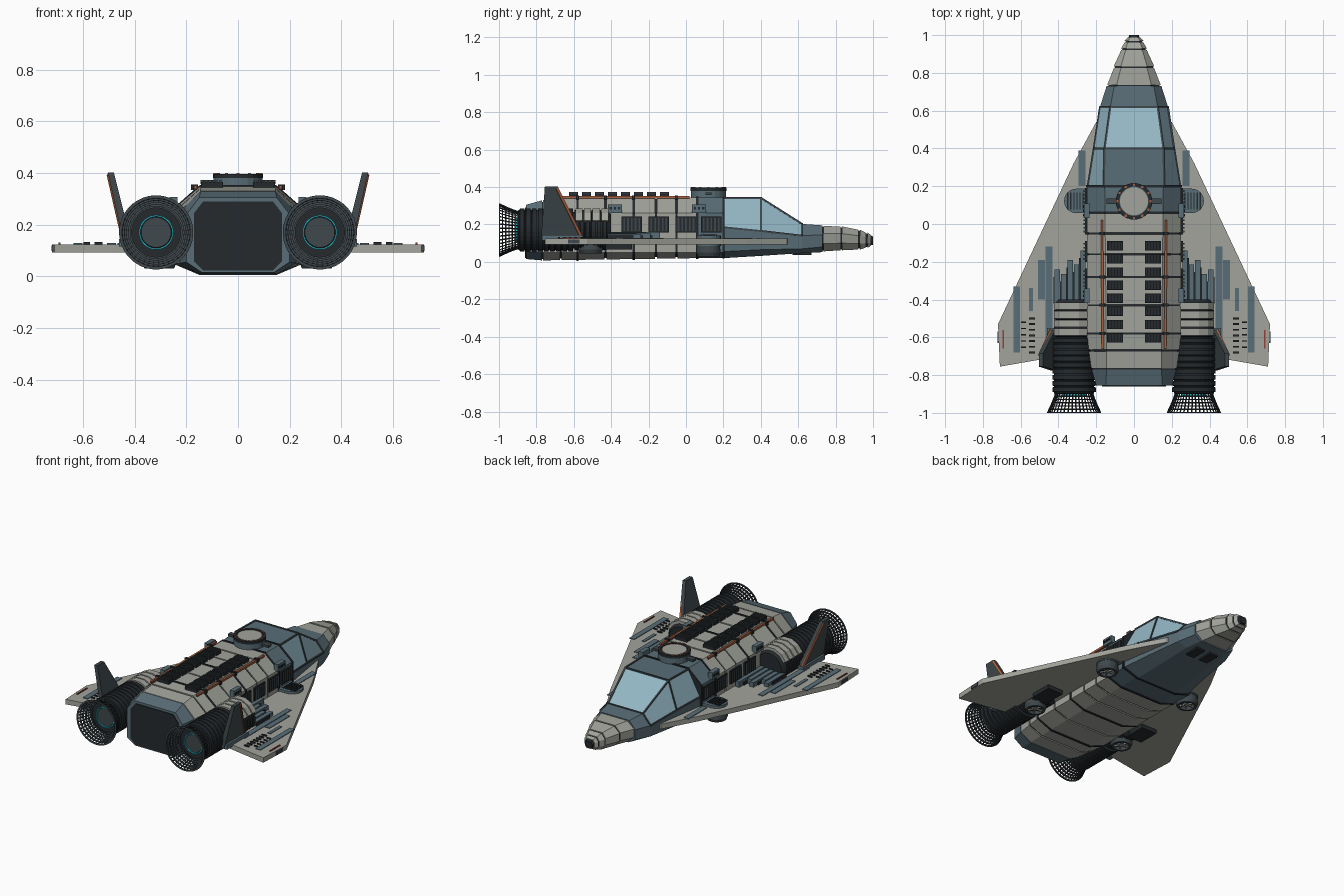
import bpy, bmesh, math
from mathutils import Vector

if "Cube" in bpy.data.objects:
    bpy.data.objects.remove(bpy.data.objects["Cube"])

COL = dict(hull=(.36, .37, .33), blue=(.10, .155, .185), dark=(.018, .023, .027), glass=(.29, .47, .55),
           rust=(.42, .12, .05), cyan=(.02, .5, .6), red=(.3, .05, .04), steel=(.05, .065, .072))
MAT = {}
for k, c in COL.items():
    MAT[k] = bpy.data.materials.new(k)
    MAT[k].diffuse_color = (*c, 1)


def mesh(name, verts, faces, mats, idx=None):
    me = bpy.data.meshes.new(name)
    me.from_pydata(verts, [], faces)
    for m in ([mats] if isinstance(mats, str) else mats):
        me.materials.append(MAT[m])
    if idx:
        me.polygons.foreach_set("material_index", idx)
    bm = bmesh.new()
    bm.from_mesh(me)
    bmesh.ops.remove_doubles(bm, verts=bm.verts, dist=1e-5)
    bmesh.ops.recalc_face_normals(bm, faces=bm.faces)
    bm.to_mesh(me)
    bm.free()
    ob = bpy.data.objects.new(name, me)
    bpy.context.collection.objects.link(ob)
    return ob


def loft(name, rings, mats, pick=None):
    """Skin closed rings of equal length; pick(ring, side) gives a material slot."""
    n = len(rings[0])
    faces, idx = [], []
    for i in range(len(rings) - 1):
        for j in range(n):
            k = (j + 1) % n
            faces.append((i*n + j, i*n + k, (i+1)*n + k, (i+1)*n + j))
            idx.append(pick(i, j) if pick else 0)
    faces += [tuple(range(n)), tuple(range((len(rings)-1)*n, len(rings)*n))]
    return mesh(name, [p for r in rings for p in r], faces, mats, idx + [0, 0])


def box(name, c, s, mat):
    r = [[(c[0]+a*s[0]/2, c[1]+b*s[1]/2, c[2]+d*s[2]/2) for a, b in ((-1, -1), (1, -1), (1, 1), (-1, 1))]
         for d in (-1, 1)]
    return loft(name, r, mat)


def slab(name, outline, z0, z1, mat):
    return loft(name, [[(x, y, z) for x, y in outline] for z in (z0, z1)], mat)


def revolve(name, prof, c, axis, n, mat, closed=False):
    """Spin (radius, position) points about a line through c along y or z."""
    v, f, m = [], [], len(prof)
    for i in range(n):
        t = 2*math.pi*(i + .5)/n
        for r, a in prof:
            u, w = r*math.cos(t), r*math.sin(t)
            v.append((c[0]+u, a, c[1]+w) if axis == 'y' else (c[0]+u, c[1]+w, a))
    for i in range(n):
        for j in range(m if closed else m - 1):
            k, q = (i+1) % n, (j+1) % m
            f.append((i*m+j, i*m+q, k*m+q, k*m+j))
    return mesh(name, v, f, mat)


def octo(y, bw, zb, w, zl, zu, tw, zt, g=0):
    """Eight-sided hull section, grown by g."""
    h = [(bw, zb-g), (w+g, zl), (w+g, zu), (tw, zt+g)]
    return [(x, y, z) for x, z in h] + [(-x, y, z) for x, z in reversed(h)]


def hull(y, g=0):
    """Main fuselage section at y."""
    t = (.2 - y)/.97
    pinch = max(0, (-.6 - y)/.17)
    return octo(y, .15, .022 - .014*t, .25 - .025*pinch, .05, .26 - .01*pinch, .155 - .01*t, .343 + .006*t - .02*pinch, g)


# fuselage: dark core with separate plates over it
loft("hull_core", [hull(y, -.008) for y in (.2, -.6, -.77)], "dark")
cuts = (.2, .06, -.05, -.16, -.28, -.43, -.58, -.67, -.77)
for i, (a, b) in enumerate(zip(cuts, cuts[1:])):
    loft("hull_plate", [hull(a - .005), hull(b + .005)], "blue" if i == 0 else "hull")
for y in (.2, .06, -.28, -.58):
    loft("hull_seam_band", [hull(y + .006, .005), hull(y - .006, .005)], "dark")

# tail block and rear panel
loft("tail_block", [hull(-.77), octo(-.855, .14, .015, .20, .055, .24, .15, .305)], "blue")
loft("rear_panel", [octo(y, .135, .022, .17, .058, .245, .135, .29) for y in (-.85, -.86)], "dark")

# cockpit with glazed upper sides and windscreen
cock = [octo(.2, .14, .02, .245, .055, .185, .16, .342), octo(.4, .13, .032, .213, .065, .165, .155, .342),
        octo(.62, .12, .047, .18, .07, .14, .125, .203), octo(.73, .10, .052, .145, .08, .145, .105, .195)]
loft("cockpit", cock, ["blue", "glass"],
     lambda i, j: int((i == 1 and j in (2, 3, 4)) or (i == 0 and j in (2, 4))))


def bar(name, a, b, r, mat):
    a, b = Vector(a), Vector(b)
    q = (b - a).to_track_quat('Z', 'Y')
    return loft(name, [[tuple(p + q @ Vector((r*x, r*y, 0))) for x, y in ((1, 1), (-1, 1), (-1, -1), (1, -1))]
                       for p in (a, b)], mat)


for s in (0, 1):
    g = lambda i, k: cock[i][7 - k if s else k]
    for a, b in ((g(0, 3), g(1, 3)), (g(1, 3), g(2, 3)), (g(1, 2), g(1, 3)), (g(0, 2), g(1, 2)),
                 (g(1, 2), g(2, 2)), (g(2, 2), g(2, 3))):
        bar("window_frame", a, b, .005, "steel")
for i in (1, 2):
    bar("window_crossbar", cock[i][3], cock[i][4], .005, "steel")

# segmented nose
nose = [(.73, .142, .056, .192), (.83, .107, .062, .189), (.925, .068, .066, .172), (.965, .05, .075, .157),
        (.992, .034, .085, .145)]
nsec = lambda y, w, a, b, k=1: octo(y, w*k*.65, a, w*k, a+(b-a)*.3, a+(b-a)*.7, w*k*.65, b)
for p, q in zip(nose, nose[1:]):
    loft("nose_plate", [nsec(p[0]+.005, *p[1:]), nsec(q[0]-.005, *q[1:])], "hull")
loft("nose_core", [nsec(y, w - .006, a + .005, b - .005) for y, w, a, b in nose] + [nsec(1.0, .025, .09, .135)], "dark")

# dorsal hatch
revolve("hatch_base", [(0, .33), (.095, .33), (.095, .385), (.075, .392), (0, .392)], (0, .12), 'z', 24, "blue")
revolve("hatch_rim", [(.078, .38), (.097, .38), (.097, .397), (.078, .397)], (0, .12), 'z', 24, "dark", True)
revolve("hatch_lid", [(.074, .385), (.074, .396), (0, .396)], (0, .12), 'z', 24, "hull")
for k in range(12):
    t = k*math.pi/6
    box("hatch_bolt", (.088*math.cos(t), .12 + .088*math.sin(t), .398), (.012, .012, .006), "rust")
box("hatch_crossbar", (0, .12, .365), (.29, .03, .014), "steel")

for s in (1, -1):
    # roof vents with slats
    for k in range(8):
        y = -.115 - .0695*k
        box("roof_vent", (s*.10, y, .354), (.085, .05, .022), "dark")
        for j in range(5):
            box("roof_vent_slat", (s*(.068 + .016*j), y, .367), (.008, .046, .012), "steel")
    # roof pipes and clamps
    bar("roof_pipe", (s*.17, .02, .345), (s*.165, -.66, .345), .006, "rust")
    for y in (-.05, -.28, -.43, -.58):
        box("pipe_clamp", (s*.168, y, .345), (.028, .016, .022), "dark")
    # side vents and small sensor blocks
    for y in (-.29, -.145, 0, .135):
        box("side_vent", (s*.25, y, .2), (.02, .11, .085), "dark")
        for j in range(5):
            box("side_vent_slat", (s*.263, y - .04 + .02*j, .2), (.01, .009, .07), "steel")
    for y in (.07, -.38):
        box("sensor_block", (s*.25, y, .285), (.03, .075, .045), "blue")
        for j in (-1, 0, 1):
            box("sensor_eye", (s*.266, y + .022*j, .287), (.008, .012, .014), "dark")

    # wing
    slab("wing", [(s*x, y) for x, y in ((.15, .56), (.2, .54), (.32, .32), (.72, -.53), (.71, -.755), (.48, -.715),
                                        (.40, -.70), (.2, -.70))], .092, .124, "hull")
    # wing surface strips: x, width, front, back
    for x, w, a, b in ((.275, .035, .39, .2), (.45, .035, -.12, -.6), (.49, .035, -.19, -.4), (.62, .035, -.33, -.68),
                       (.545, .02, -.34, -.46)):
        box("wing_strip", (s*x, (a+b)/2, .125), (w, a-b, .006), "blue")
    for k in range(5):
        a = -.24 + .025*abs(k - 4) - .05*(k % 2)
        box("wing_root_step", (s*(.27 + .034*k), (a-.42)/2, .135), (.028, a+.42, .05 - .006*k), "blue")
        box("wing_root_rib", (s*(.287 + .034*k), (a-.46)/2, .128), (.006, a+.38, .03), "dark")
    for k in range(7):
        box("wing_slat", (s*.54, -.5 - .03*k, .128), (.032, .01, .008), "dark")
        if k < 5:
            box("wing_slat_outer", (s*.585, -.52 - .033*k, .128), (.025, .007, .008), "dark")
    box("wing_tip_mark", (s*.692, -.61, .126), (.008, .1, .008), "red")
    box("wing_tip_light", (s*.718, -.60, .108), (.008, .06, .022), "steel")

    # lift thrusters under the wing, with intake pod above the front pair
    pod = [(s*(.305 + .065*math.cos(t)), .122 + .065*math.sin(t)) for t in
           [math.pi*(j/10 - .5) for j in range(11)]] + [(s*.23, .187), (s*.23, .057)]
    slab("lift_pod", pod, .085, .14, "blue")
    for j in range(6):
        box("lift_pod_slat", (s*(.27 + .016*j), .122, .142), (.007, .09, .008), "dark")
    for x, y, z in ((.305, .12, .03), (.33, -.51, .045)):
        revolve("lift_thruster", [(.045, z), (.058, z), (.066, z+.02), (.06, .1), (.04, .1)], (s*x, y), 'z', 24, "steel", True)
        revolve("lift_thruster_core", [(0, z+.015), (.02, z+.015), (.026, z+.03), (.05, z+.03)], (s*x, y), 'z', 24, "dark")
        for j in range(3):
            t = j*math.pi/3
            bar("lift_thruster_vane", (s*x + .05*math.cos(t), y + .05*math.sin(t), z+.012),
                (s*x - .05*math.cos(t), y - .05*math.sin(t), z+.012), .004, "hull")
    box("belly_intake", (s*.36, -.36, .082), (.11, .14, .03), "dark")
    box("nose_belly_vent", (s*.05, .62, .045), (.06, .10, .014), "dark")

    # engine: ribbed body, nozzle cage, glow ring
    c = (s*.317, .17)
    prof = [(0, -.40), (.085, -.40), (.1, -.42)]
    for k in range(6):
        y = -.425 - .03*k
        prof += [(.107, y), (.107, y-.02), (.098, y-.022), (.098, y-.029)]
    for k in range(9):
        y = -.605 - .0325*k
        prof += [(.116, y), (.116, y-.023), (.107, y-.025), (.107, y-.031)]
    revolve("engine_body", prof + [(.10, -.90), (0, -.90)], c, 'y', 32, "dark")
    cage = revolve("nozzle_cage", [(.098 + .042*(k/6)**1.2, -.895 - .103*k/6) for k in range(7)], c, 'y', 40, "dark")
    w = cage.modifiers.new("bars", 'WIREFRAME')
    w.thickness = .008
    for k in range(6):
        r, y = .103 + .037*(k/5)**1.2, -.91 - .017*k
        revolve("nozzle_ring", [(r-.008, y), (r+.003, y), (r+.003, y-.005), (r-.008, y-.005)], c, 'y', 40, "steel", True)
    revolve("engine_glow", [(.061, -.9), (.067, -.9), (.067, -.912), (.061, -.912)], c, 'y', 32, "cyan", True)
    revolve("engine_plug", [(.06, -.9), (.058, -.908), (0, -.908)], c, 'y', 32, "steel")

    # pale plates arched over the engine front
    for k in range(4):
        a, b = -.415 - .046*k, -.453 - .046*k
        arc = [(r, math.radians(t)) for r, ts in ((.119, range(25, 156, 26)), (.1, range(155, 24, -26))) for t in ts]
        loft("engine_cover", [[(c[0] + s*r*math.cos(t), y, c[1] + r*math.sin(t)) for r, t in arc] for y in (a, b)], "hull")
    box("engine_pylon", (s*.24, -.6, .17), (.06, .3, .12), "steel")

    # canted tail fin with coloured leading edge
    fin = ((-.775, .12), (-.755, .402), (-.685, .402), (-.55, .12))
    lean = lambda y, z, o: (s*(.425 + .066*(z-.12)/.28 + o), y, z)
    loft("tail_fin", [[lean(y, z, o*(1.3 - z)) for y, z in fin] for o in (-.012, .014)], "steel")
    bar("tail_fin_edge", lean(-.565, .14, .012), lean(-.692, .395, .01), .007, "rust")
    box("tail_fin_root", (s*.43, -.66, .13), (.06, .22, .03), "blue")

for m in bpy.data.materials:
    if m.users and not m.is_grease_pencil:
        m.use_nodes = True
        m.node_tree.nodes["Principled BSDF"].inputs["Base Color"].default_value = m.diffuse_color
